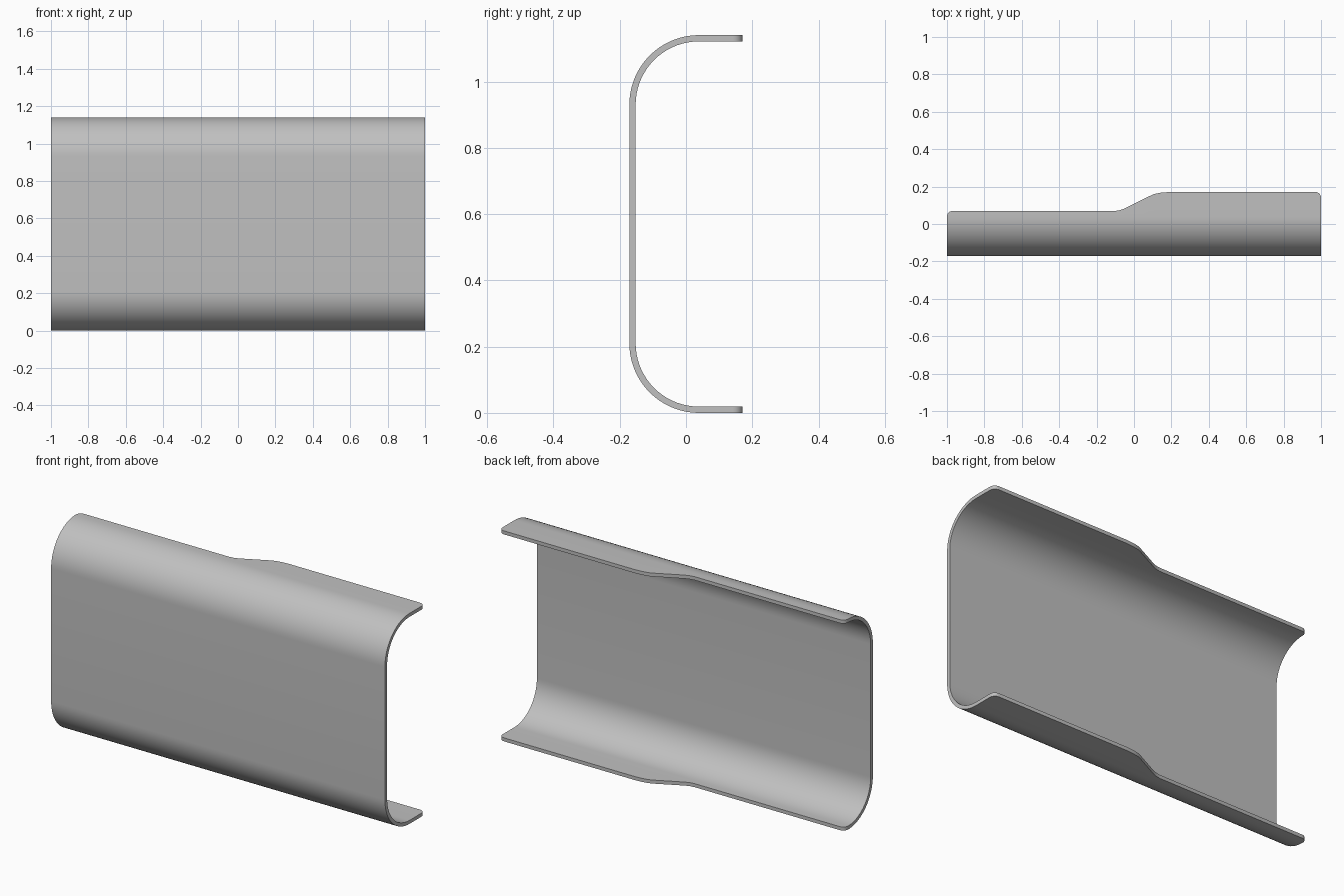
import bpy, bmesh
from math import sin, cos, pi, radians

cube = bpy.data.objects.get("Cube")
if cube:
    bpy.data.objects.remove(cube, do_unlink=True)

HEIGHT, FRONT, RADIUS, WALL = 1.14, -0.171, 0.21, 0.019
LOW, HIGH, CORNER, STEPS = 0.07, 0.171, 0.03, 18


def corner(x_dir, lip):
    """Rounded lip corner at one end, from the end inward."""
    angles = [i * pi / 12 for i in range(7)]
    return [(x_dir * (1 - CORNER + CORNER * cos(a)),
             lip - CORNER + CORNER * sin(a)) for a in angles]


# Lip depth along the length: shallow half, blended step, deep half
step = [(-0.10, LOW), (-0.075, 0.074), (-0.05, 0.083), (0.08, 0.148),
        (0.11, 0.161), (0.14, 0.167), (0.19, HIGH)]
lip_line = corner(-1, LOW) + step + corner(1, HIGH)[::-1]

# Upper bend, then mirrored for the lower bend
bend = []
for i in range(STEPS + 1):
    a = i / STEPS * pi / 2
    bend.append((FRONT + RADIUS - RADIUS * sin(a),
                 HEIGHT - RADIUS + RADIUS * cos(a)))
bend += [(y, HEIGHT - z) for y, z in reversed(bend)]

# Outer skin of the channel
bm = bmesh.new()
rows = []
for x, lip in lip_line:
    section = [(lip, HEIGHT)] + bend + [(lip, 0)]
    rows.append([bm.verts.new((x, y, z)) for y, z in section])
for r, s in zip(rows, rows[1:]):
    for j in range(len(r) - 1):
        bm.faces.new((r[j], r[j + 1], s[j + 1], s[j]))
bm.normal_update()
mesh = bpy.data.meshes.new("channel_panel")
bm.to_mesh(mesh)
bm.free()

channel = bpy.data.objects.new("channel_panel", mesh)
bpy.context.collection.objects.link(channel)

# Sheet thickness, grown inward
solid = channel.modifiers.new("sheet_thickness", 'SOLIDIFY')
solid.thickness = WALL
solid.offset = -1
solid.use_even_offset = True

# Plain grey finish
grey = bpy.data.materials.new("plain_grey")
grey.use_nodes = True
colour = (0.53, 0.53, 0.53, 1)
grey.diffuse_color = colour
grey.node_tree.nodes["Principled BSDF"].inputs["Base Color"].default_value = colour
mesh.materials.append(grey)

# Smooth bends with crisp rims
bpy.ops.object.select_all(action='DESELECT')
channel.select_set(True)
bpy.context.view_layer.objects.active = channel
bpy.ops.object.modifier_apply(modifier=solid.name)
bpy.ops.object.shade_smooth_by_angle(angle=radians(30))
